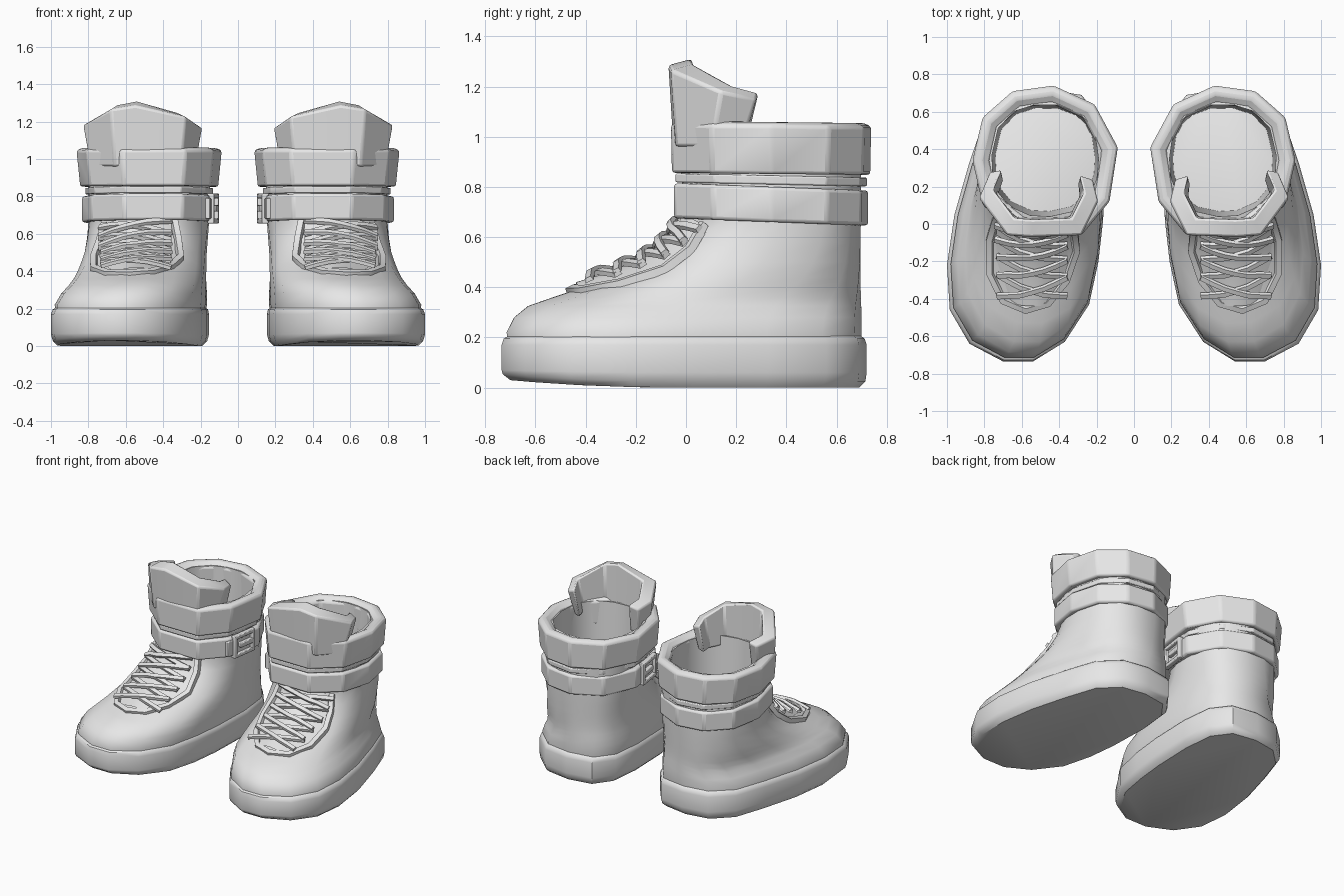
import bpy, bmesh, math
from mathutils import Vector, Matrix
from mathutils.bvhtree import BVHTree

cube = bpy.data.objects.get("Cube")
if cube:
    bpy.data.objects.remove(cube, do_unlink=True)

grey = bpy.data.materials.new("plain_grey")
grey.use_nodes = True
grey.diffuse_color = (0.8, 0.8, 0.8, 1)
grey.node_tree.nodes["Principled BSDF"].inputs["Base Color"].default_value = (0.8, 0.8, 0.8, 1)


def finish(name, bm, bevel=0.0, angle=35):
    """Turn a bmesh into a smooth part, mirrored into the pair."""
    bmesh.ops.recalc_face_normals(bm, faces=bm.faces)
    mesh = bpy.data.meshes.new(name)
    bm.to_mesh(mesh)
    bm.free()
    mesh.materials.append(grey)
    ob = bpy.data.objects.new(name, mesh)
    bpy.context.collection.objects.link(ob)
    bpy.ops.object.select_all(action='DESELECT')
    ob.select_set(True)
    bpy.context.view_layer.objects.active = ob
    bpy.ops.object.shade_smooth_by_angle(angle=math.radians(angle))
    if bevel:
        mod = ob.modifiers.new("Bevel", 'BEVEL')
        mod.width = bevel
        mod.segments = 2
        mod.limit_method = 'ANGLE'
        mod.angle_limit = math.radians(25)
    mod = ob.modifiers.new("Mirror", 'MIRROR')
    mod.use_axis[0] = True
    mod.use_mirror_merge = False
    return ob


def loft(bm, rings, loop=False):
    """Skin a list of equal rings; cap the ends unless they loop."""
    rows = [[bm.verts.new(p) for p in ring] for ring in rings]
    n = len(rows[0])
    pairs = list(zip(rows, rows[1:]))
    if loop:
        pairs.append((rows[-1], rows[0]))
    for a, b in pairs:
        for i in range(n):
            j = (i + 1) % n
            bm.faces.new((a[i], a[j], b[j], b[i]))
    if not loop:
        bm.faces.new(rows[0])
        bm.faces.new(rows[-1])
    return bm


# Footprint, counter-clockwise from the toe
FOOT = [(.54, -.735), (.70, -.735), (.88, -.64), (.985, -.46), (1, -.22), (.96, .05),
        (.88, .33), (.80, .56), (.66, .69), (.47, .72), (.28, .69), (.18, .56),
        (.155, .33), (.165, .02), (.19, -.2), (.24, -.43), (.37, -.63)]


def slice_at(z, w, x0, x1, y0, y1, spring=0.0):
    """Footprint blended by w into a rounded shaft, fitted to a box."""
    ring = []
    for x, y in FOOT:
        u, v = (x - .5775) / .4225, (y + .0075) / .7275
        a = math.atan2(v, u)
        c, s = math.cos(a), math.sin(a)
        r = (abs(c) ** 2.4 + abs(s) ** 2.4) ** (-1 / 2.4)
        u, v = u + (c * r - u) * w, v + (s * r - v) * w
        px, py = (x0 + x1) / 2 + u * (x1 - x0) / 2, (y0 + y1) / 2 + v * (y1 - y0) / 2
        lift = spring * max(0, -py - .05) ** 2
        ring.append((px, py, z + lift))
    return ring


# Sole with a slightly raised toe
sole = [(0, 0, .19, .965, -.70, .69, .07), (.025, 0, .165, .99, -.73, .715, .06),
        (.06, 0, .155, 1, -.735, .72, .02), (.17, 0, .155, 1, -.735, .72),
        (.195, 0, .16, .99, -.727, .712), (.208, 0, .175, .97, -.705, .695)]
finish("sole", loft(bmesh.new(), [slice_at(*r) for r in sole]), angle=40)

# Upper: toe box, instep, shaft, then the inner wall down to the insole
upper = [(.17, 0, .175, .975, -.71, .695), (.22, 0, .165, .98, -.715, .70),
         (.28, .05, .165, .945, -.685, .70), (.325, .15, .165, .905, -.63, .70),
         (.36, .3, .165, .88, -.53, .70), (.40, .45, .165, .86, -.41, .70),
         (.44, .6, .165, .845, -.28, .70), (.50, .75, .165, .825, -.15, .70),
         (.58, .9, .16, .81, -.05, .70), (.66, 1, .155, .80, 0, .70),
         (.85, 1, .15, .80, -.02, .70), (1.02, 1, .15, .80, -.02, .70),
         (1.035, 1, .19, .76, .04, .64), (.12, 1, .21, .74, .07, .62)]
bm = loft(bmesh.new(), [slice_at(*r) for r in upper])
bmesh.ops.recalc_face_normals(bm, faces=bm.faces)
surface = BVHTree.FromBMesh(bm)
finish("upper", bm, angle=45)

# Cuff, strap and padding are rings on one ten-sided outline
CUFF = [(.28, -.06), (.62, -.06), (.81, .10), (.865, .34), (.81, .57),
        (.65, .71), (.43, .74), (.21, .64), (.085, .41), (.13, .12)]


def band(name, profile, tilt, bevel):
    rings = [[(.47 + (x - .47) * sx, .34 + (y - .34) * sy, z - tilt * (y - .34))
              for x, y in CUFF] for sx, sy, z in profile]
    finish(name, loft(bmesh.new(), rings, loop=True), bevel, 30)


band("cuff", [(.95, .99, .85), (1, 1, 1.045), (.89, .89, 1.062), (.76, .76, 1.03),
              (.76, .76, .86)], .01, .014)
band("ankle_strap", [(.925, .97, .66), (.925, .97, .80), (.80, .85, .80),
                     (.80, .85, .66)], .035, .014)
band("shaft_padding", [(.875, .955, .81), (.875, .955, .845), (.8, .85, .845),
                       (.8, .85, .81)], .02, .006)

# Tongue: flared crescent standing out of the cuff
# each column: bottom x, y, then top x, y, z
columns = [(.24, .20, .22, .24, 1.14), (.23, .10, .19, .12, 1.165),
           (.30, -.04, .28, -.06, 1.225), (.52, -.05, .55, -.07, 1.285),
           (.66, -.04, .68, -.06, 1.265), (.79, .10, .83, .14, 1.18),
           (.75, .22, .77, .28, 1.15)]
rings = []
for bx, by, tx, ty, tz in columns:
    def inward(x, y, f):
        return x + (.51 - x) * f, y + (.32 - y) * f
    rings.append([(bx, by, .96), (tx, ty, tz), (*inward(tx, ty, .24), tz + .025),
                  (*inward(bx, by, .22), .96)])
finish("tongue", loft(bmesh.new(), rings), .012, 30)


# Lacing follows the instep: t runs from the toe end to the strap
RAY = Vector((0, .9, -.44)).normalized()


def instep(x, t, lift):
    p = Vector((x, -.47 + .52 * t, .40 + .26 * t))
    hit, normal, _, _ = surface.ray_cast(p - RAY * .35, RAY)
    if hit is None:
        hit, normal = p, -RAY
    n = (normal + Vector((0, -.6, .8))).normalized()
    return hit + n * lift, n


def ribbon(bm, path, width, height):
    rings = []
    for i, (p, n) in enumerate(path):
        d = path[min(i + 1, len(path) - 1)][0] - path[max(i - 1, 0)][0]
        s = d.cross(n).normalized() * width / 2
        rings.append([p - s, p + s, p + s * .7 + n * height, p - s * .7 + n * height])
    loft(bm, rings)


# Raised edge around the lace opening
edge = [(.34, 1), (.32, .75), (.31, .45), (.36, .2), (.46, .03), (.58, -.02),
        (.70, .03), (.77, .22), (.77, .5), (.74, .75), (.71, 1)]
bm = bmesh.new()
ribbon(bm, [instep(x, t, -.01) for x, t in edge], .045, .032)
finish("lace_opening_edge", bm, 0, 50)

# Padded panel under the laces
bm = bmesh.new()
ROWS, COLS = 7, 6
grid = []
for r in range(ROWS):
    t = .03 + .97 * r / (ROWS - 1)
    half = .11 + .08 * min(1, r / 2)
    grid.append([bm.verts.new(instep(.545 + half * (2 * c / (COLS - 1) - 1), t,
                 .004 + .026 * math.sin(math.pi * c / (COLS - 1)))[0]) for c in range(COLS)])
for a, b in zip(grid, grid[1:]):
    for i in range(COLS - 1):
        bm.faces.new((a[i], a[i + 1], b[i + 1], b[i]))
finish("lace_panel", bm, 0, 60)

# Criss-cross laces
bm = bmesh.new()
CROSSES = 5
for k in range(CROSSES):
    t0, t1 = .08 + .17 * k, .08 + .17 * (k + 1)
    for flip, lift in ((False, .024), (True, .036)):
        path = []
        for i in range(7):
            f = i / 6
            x = .36 + .37 * (1 - f if flip else f)
            arch = lift + .012 * math.sin(math.pi * f)
            path.append(instep(x, t0 + (t1 - t0) * f, arch))
        ribbon(bm, path, .036, .018)
finish("laces", bm, 0, 40)

# Buckle on the inner side of the strap
bm = bmesh.new()
place = Matrix.Translation((.132, .25, .735)) @ Matrix.Rotation(.145, 4, 'Z')
blocks = [((0, s * .085, 0), (.035, .028, .16)) for s in (-1, 1)]
blocks += [((0, 0, s * .067), (.035, .18, .026)) for s in (-1, 1)]
blocks += [((0, .02, 0), (.04, .12, .035)), ((.01, -.125, 0), (.03, .05, .11))]
for centre, size in blocks:
    bmesh.ops.create_cube(bm, size=1, matrix=place @ Matrix.Translation(centre)
                          @ Matrix.Diagonal((*size, 1)))
finish("buckle", bm, .005, 30)
